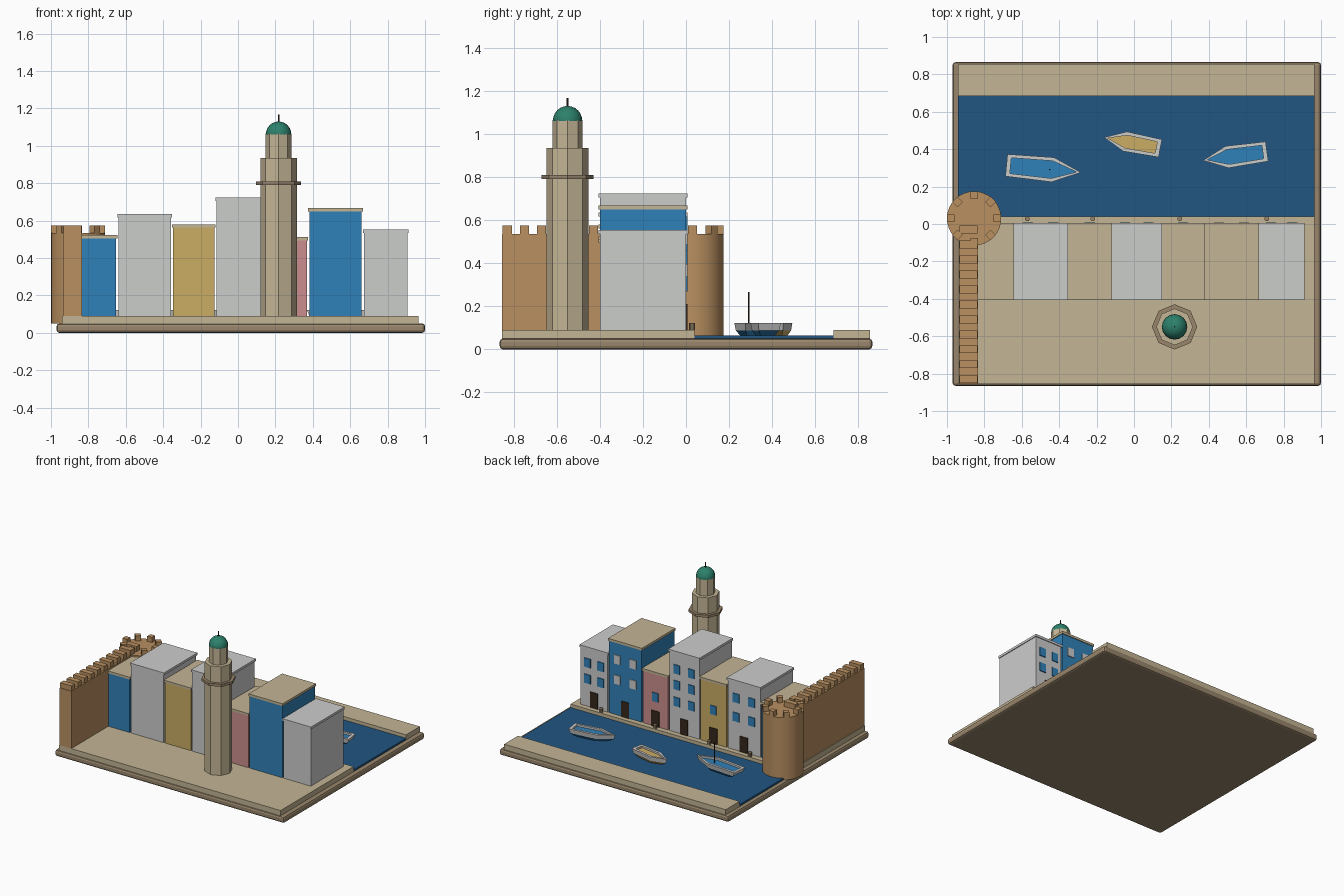
import bpy, bmesh, math
from mathutils import Matrix, Vector

cube = bpy.data.objects.get("Cube")
if cube:
    bpy.data.objects.remove(cube, do_unlink=True)


def material(name, r, g, b):
    m = bpy.data.materials.new(name)
    m.use_nodes = True
    m.diffuse_color = (r, g, b, 1)
    m.node_tree.nodes["Principled BSDF"].inputs["Base Color"].default_value = (r, g, b, 1)
    return m


SAND = material("sand", .55, .46, .30)
STONE = material("weathered stone", .32, .24, .15)
CLAY = material("clay brick", .49, .28, .12)
BLUE = material("bright blue", .03, .22, .48)
WATER = material("deep water", .015, .09, .22)
WHITE = material("whitewash", .60, .61, .60)
YELLOW = material("ochre yellow", .60, .42, .13)
PINK = material("dusty pink", .60, .27, .27)
GREEN = material("dome green", .026, .22, .15)
DARK = material("dark wood", .038, .021, .013)


def finish(name, bm, *mats):
    bmesh.ops.recalc_face_normals(bm, faces=bm.faces)
    mesh = bpy.data.meshes.new(name)
    bm.to_mesh(mesh)
    bm.free()
    for m in mats:
        mesh.materials.append(m)
    ob = bpy.data.objects.new(name, mesh)
    bpy.context.collection.objects.link(ob)
    return ob


def add_box(bm, x0, x1, y0, y1, z0, z1):
    size = Matrix.Diagonal((x1 - x0, y1 - y0, z1 - z0, 1))
    place = Matrix.Translation(((x0 + x1) / 2, (y0 + y1) / 2, (z0 + z1) / 2))
    bmesh.ops.create_cube(bm, size=1, matrix=place @ size)


def box(name, mat, *bounds):
    bm = bmesh.new()
    add_box(bm, *bounds)
    return finish(name, bm, mat)


def column(name, mat, x, y, r, z0, z1, sides):
    bm = bmesh.new()
    bmesh.ops.create_cone(bm, cap_ends=True, segments=sides, radius1=r, radius2=r, depth=z1 - z0,
                          matrix=Matrix.Translation((x, y, (z0 + z1) / 2)))
    return finish(name, bm, mat)


def smooth(ob, angle=35):
    bpy.ops.object.select_all(action="DESELECT")
    ob.select_set(True)
    bpy.context.view_layer.objects.active = ob
    bpy.ops.object.shade_smooth_by_angle(angle=math.radians(angle))


# Ground, quays and harbour water
base = box("base", STONE, -.97, 1, -.865, .865, 0, .05)
bevel = base.modifiers.new("rounded edge", "BEVEL")
bevel.width = .015
bevel.segments = 2
GROUND = .09
box("town_ground", SAND, -.94, .965, -.855, .04, .045, GROUND)
box("far_quay", SAND, -.94, .965, .685, .855, .045, GROUND)
box("water", WATER, -.94, .965, .04, .69, .045, .064)

# Mooring posts
for x in (-.57, -.22, .245, .71):
    column("mooring_post", STONE, x, .028, .013, GROUND, .122, 10)

# Houses: left edge, right edge, wall top, wall, roof, window, columns, row fractions
HOUSES = [
    (-.88, -.645, .505, BLUE, SAND, WHITE, 1, (.55,)),
    (-.645, -.353, .617, WHITE, WHITE, BLUE, 2, (.49, .77)),
    (-.353, -.12, .562, YELLOW, SAND, BLUE, 1, (.55,)),
    (-.12, .15, .705, WHITE, WHITE, BLUE, 2, (.39, .6, .8)),
    (.15, .375, .495, PINK, SAND, BLUE, 1, (.56,)),
    (.375, .667, .65, BLUE, SAND, WHITE, 2, (.49, .77)),
    (.667, .912, .535, WHITE, WHITE, BLUE, 2, (.48, .76)),
]
for x0, x1, top, wall, roof, pane, cols, rows in HOUSES:
    mid, width, tall = (x0 + x1) / 2, x1 - x0, top - GROUND
    box("house_wall", wall, x0 + .006, x1 - .006, -.4, 0, GROUND, top)
    box("house_roof", roof, x0, x1, -.406, .006, top, top + .018)
    box("house_door", DARK, mid - .033, mid + .033, -.001, .006, GROUND, GROUND + .12)
    bm = bmesh.new()
    for f in rows:
        z = GROUND + tall * f
        for s in ((0,) if cols == 1 else (-1, 1)):
            x = mid + s * width * .23
            add_box(bm, x - .027, x + .027, -.001, .007, z - .034, z + .034)
    finish("house_windows", bm, pane)

# City wall with battlements
box("city_wall", CLAY, -.935, -.835, -.855, .01, GROUND, .535)
bm = bmesh.new()
for i in range(11):
    y = -.83 + i * .08
    add_box(bm, -.933, -.837, y - .021, y + .021, .535, .575)
finish("wall_battlements", bm, CLAY)

# Round corner tower
TX, TY = -.855, .03
smooth(column("corner_tower", CLAY, TX, TY, .145, .05, .535, 32))
bm = bmesh.new()
for i in range(8):
    m = Matrix.Translation((TX, TY, .555)) @ Matrix.Rotation(i * math.pi / 4, 4, "Z")
    bmesh.ops.create_cube(bm, size=.04, matrix=m @ Matrix.Translation((.125, 0, 0)))
finish("tower_battlements", bm, CLAY)

# Octagonal minaret
MX, MY = .217, -.55
column("minaret_shaft", SAND, MX, MY, .098, GROUND, .935, 8)
column("minaret_balcony", STONE, MX, MY, .121, .79, .81, 8)
column("minaret_lantern", SAND, MX, MY, .069, .935, 1.065, 8)
bm = bmesh.new()
bmesh.ops.create_uvsphere(bm, u_segments=16, v_segments=12, radius=.068,
                          matrix=Matrix.Translation((MX, MY, 1.062)))
bmesh.ops.bisect_plane(bm, geom=bm.verts[:] + bm.edges[:] + bm.faces[:], clear_inner=True,
                       plane_co=(0, 0, 1.061), plane_no=(0, 0, 1))
smooth(finish("minaret_dome", bm, GREEN))
column("dome_spike", DARK, MX, MY, .004, 1.12, 1.167, 8)


# Boats: flared hull, pale rail and coloured deck, lofted from one outline
def boat(name, deck, x, y, heading, length, width):
    h, w = length / 2, width / 2
    outline = [(-h, -w * .9), (.25 * h, -w), (h, 0), (.25 * h, w), (-h, w * .9)]
    inset = 1 - .036 / width
    levels = [(.6, .6, .062), (.92, .9, .088), (1, 1, .122),
              (1 - .045 / length, inset - .02, .122), (1 - .045 / length, inset - .02, .108)]
    place = Matrix.Translation((x, y, 0)) @ Matrix.Rotation(math.radians(heading), 4, "Z")
    bm = bmesh.new()
    rings = [[bm.verts.new(place @ Vector((px * sx, py * sy, z))) for px, py in outline]
             for sx, sy, z in levels]
    bm.faces.new(rings[0][::-1]).material_index = 1
    for k, (a, b) in enumerate(zip(rings, rings[1:])):
        for i in range(5):
            j = (i + 1) % 5
            bm.faces.new((a[i], a[j], b[j], b[i])).material_index = 1 if k == 0 else 0
    bm.faces.new(rings[-1]).material_index = 1
    finish(name, bm, WHITE, deck)


boat("left_boat", BLUE, -.483, .295, -5.5, .4, .132)
boat("middle_boat", YELLOW, -.01, .434, 169, .307, .107)
boat("right_boat", BLUE, .54, .364, 188, .345, .118)
column("boat_mast", DARK, -.45, .291, .004, .1, .267, 8)
